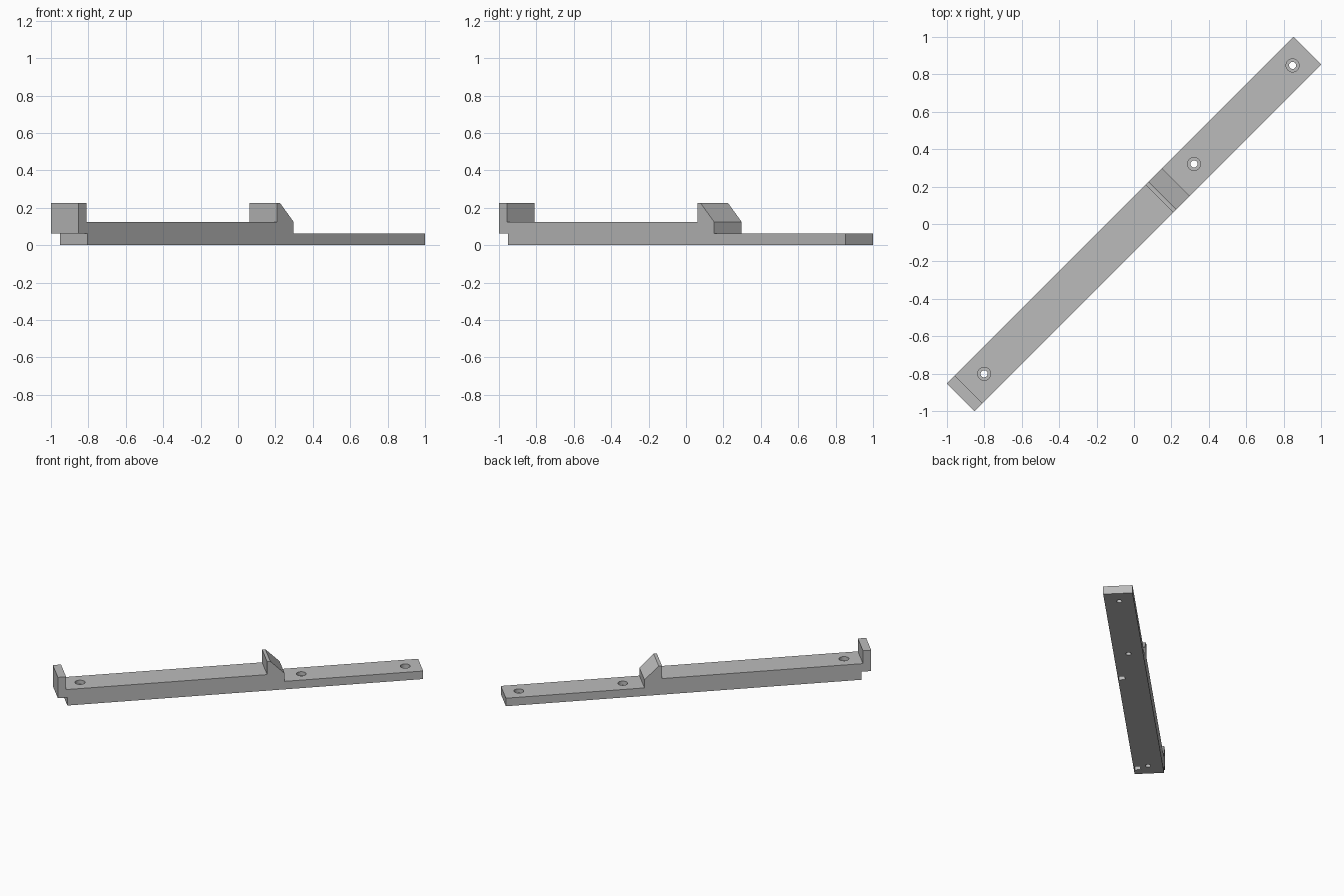
import bpy, bmesh, math
from mathutils import Matrix

cube = bpy.data.objects.get("Cube")
if cube:
    bpy.data.objects.remove(cube, do_unlink=True)

HALF_WIDTH = 0.104
TURN = Matrix.Rotation(math.radians(45), 4, 'Z')  # the bar runs diagonally

grey = bpy.data.materials.new("plain grey")
grey.use_nodes = True
colour = (0.5, 0.5, 0.5, 1)
grey.diffuse_color = colour
grey.node_tree.nodes["Principled BSDF"].inputs["Base Color"].default_value = colour


def add_object(name, bm):
    bmesh.ops.recalc_face_normals(bm, faces=bm.faces)
    mesh = bpy.data.meshes.new(name)
    bm.to_mesh(mesh)
    bm.free()
    mesh.materials.append(grey)
    obj = bpy.data.objects.new(name, mesh)
    bpy.context.collection.objects.link(obj)
    obj.matrix_world = TURN
    return obj


def cut(target, name, bm):
    cutter = add_object(name, bm)
    cutter.hide_render = True
    mod = target.modifiers.new(name, 'BOOLEAN')
    mod.operation = 'DIFFERENCE'
    mod.solver = 'EXACT'
    mod.object = cutter
    bpy.context.view_layer.objects.active = target
    bpy.ops.object.modifier_apply(modifier=mod.name)
    bpy.data.objects.remove(cutter, do_unlink=True)


def cylinder(u, z0, z1, radius):
    bm = bmesh.new()
    bmesh.ops.create_cone(bm, cap_ends=True, segments=32, radius1=radius, radius2=radius,
                          depth=z1 - z0, matrix=Matrix.Translation((u, 0, (z0 + z1) / 2)))
    return bm


# Stepped bar with end lip and sloped catch, as one side profile
THIN, THICK, TALL = 0.0625, 0.125, 0.225
profile = [(-1.242, 0), (1.31, 0), (1.31, THIN), (0.316, THIN), (0.316, THICK),
           (0.214, TALL), (0.191, TALL), (0.191, THICK), (-1.251, THICK),
           (-1.251, TALL), (-1.31, TALL), (-1.31, THIN), (-1.242, THIN)]
bm = bmesh.new()
face = bm.faces.new([bm.verts.new((u, -HALF_WIDTH, z)) for u, z in profile])
side = bmesh.ops.extrude_face_region(bm, geom=[face])
bmesh.ops.translate(bm, vec=(0, 2 * HALF_WIDTH, 0),
                    verts=[v for v in side["geom"] if isinstance(v, bmesh.types.BMVert)])
bar = add_object("mounting_bar", bm)

# Screw holes, each with a wider recess for the head
for u, top in ((1.199, THIN), (0.454, THIN), (-1.133, THICK)):
    cut(bar, "screw_hole", cylinder(u, -0.05, top + 0.05, 0.019))
    cut(bar, "screw_head_recess", cylinder(u, top - 0.03, top + 0.05, 0.035))

# Small blind pockets in the underside
for u in (0.116, -1.16):
    bm = bmesh.new()
    bmesh.ops.create_cube(bm, size=1, matrix=Matrix.Translation((u, -0.076, 0))
                          @ Matrix.Diagonal((0.045, 0.042, 0.09, 1)))
    cut(bar, "underside_pocket", bm)

bpy.ops.object.select_all(action='DESELECT')
bar.select_set(True)
bpy.context.view_layer.objects.active = bar
bpy.ops.object.shade_smooth_by_angle(angle=math.radians(30))
